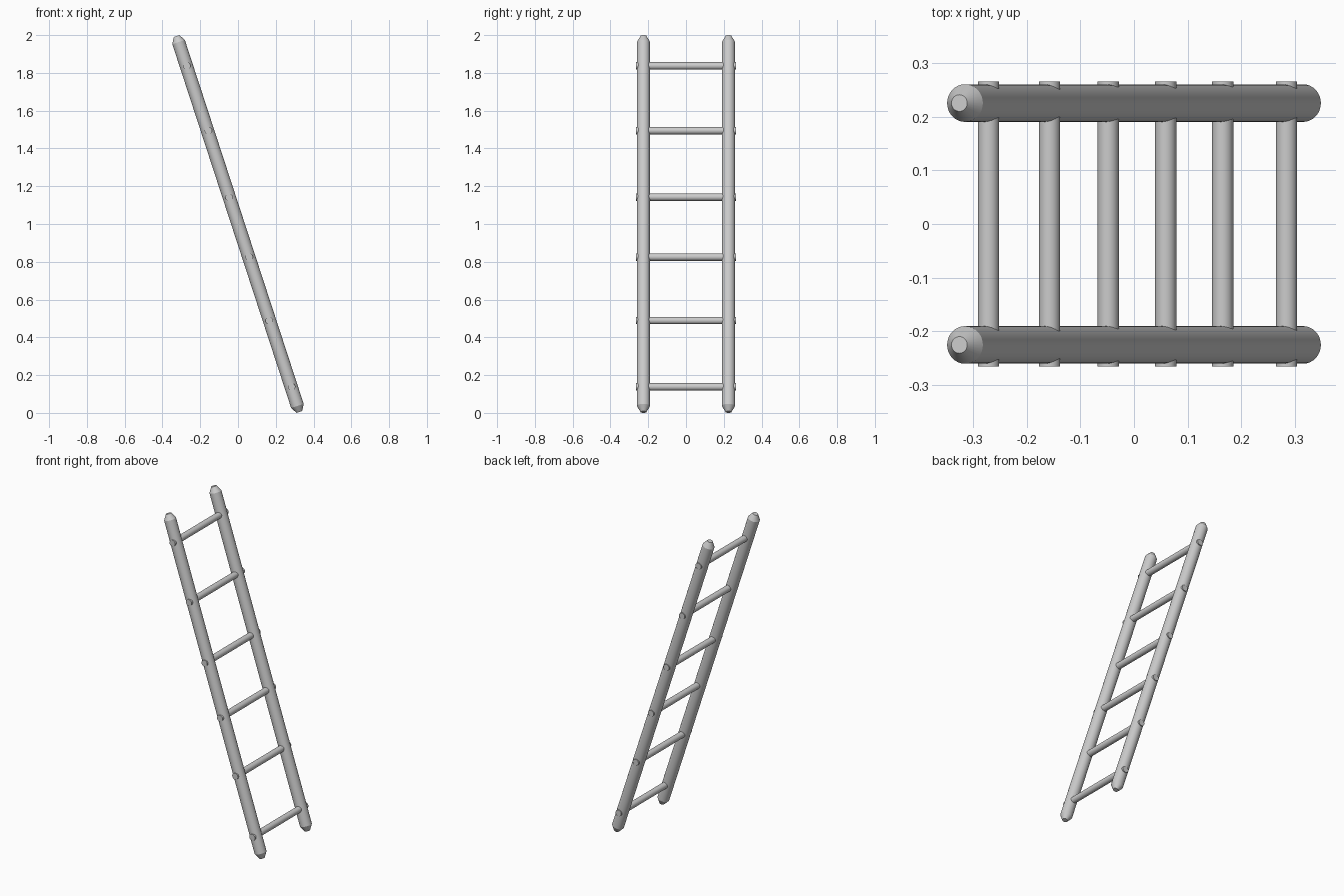
import bpy, bmesh, math
from mathutils import Matrix, Vector

if "Cube" in bpy.data.objects:
    bpy.data.objects.remove(bpy.data.objects["Cube"])

SIDES = 32


def lathe(name, profile, matrix):
    """Revolve (radius, height) points around z, cap both ends, then place."""
    bm = bmesh.new()
    rings = []
    for r, h in profile:
        rings.append([bm.verts.new((r * math.cos(2 * math.pi * i / SIDES),
                                    r * math.sin(2 * math.pi * i / SIDES), h))
                      for i in range(SIDES)])
    for a, b in zip(rings, rings[1:]):
        for i in range(SIDES):
            j = (i + 1) % SIDES
            bm.faces.new((a[i], a[j], b[j], b[i]))
    bm.faces.new(rings[0][::-1])
    bm.faces.new(rings[-1])
    bm.transform(matrix)
    me = bpy.data.meshes.new(name)
    bm.to_mesh(me)
    bm.free()
    ob = bpy.data.objects.new(name, me)
    bpy.context.collection.objects.link(ob)
    bpy.context.view_layer.objects.active = ob
    ob.select_set(True)
    bpy.ops.object.shade_smooth_by_angle(angle=math.radians(25))
    ob.select_set(False)
    return ob


# Leaning side rails with chamfered ends
tilt = math.atan2(0.325, 0.9953)
half, shoulder = 1.047, 1.013
rail = [(0.0155, -half), (0.035, -shoulder), (0.035, shoulder), (0.0155, half)]
for side, y in (("front", -0.225), ("back", 0.225)):
    lathe(side + "_rail", rail,
          Matrix.Translation((0, y, 1)) @ Matrix.Rotation(-tilt, 4, 'Y'))

# Unevenly spaced rungs, poking just through the rails
rungs = [(-0.2705, 1.837), (-0.157, 1.494), (-0.048, 1.142),
         (0.059, 0.825), (0.165, 0.489), (0.284, 0.138)]
for n, (x, z) in enumerate(rungs, 1):
    lathe(f"rung_{n}", [(0.0197, -0.265), (0.0197, 0.265)],
          Matrix.Translation((x, 0, z)) @ Matrix.Rotation(math.pi / 2, 4, 'X'))
